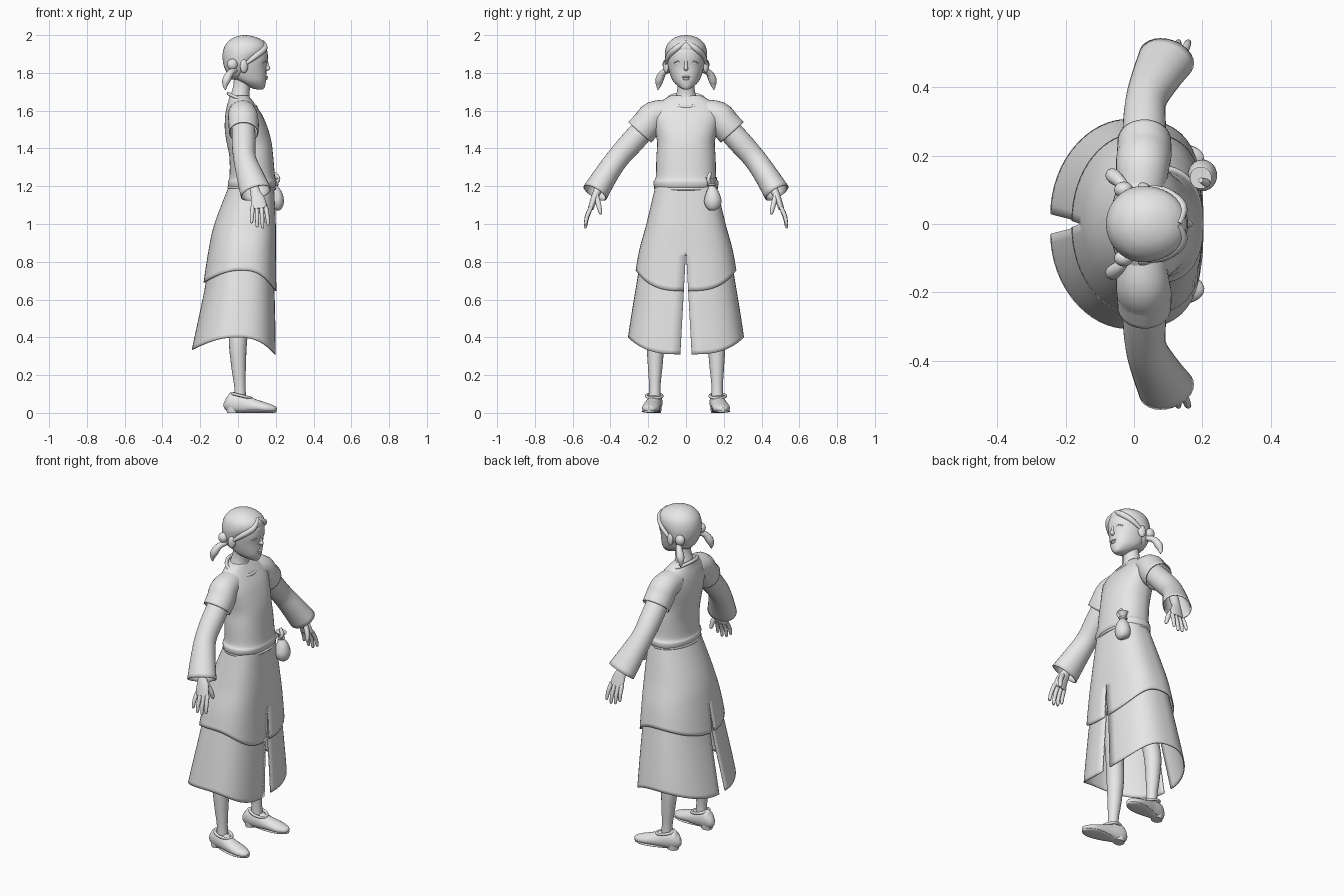
import bpy, bmesh
from math import sin, cos, pi, radians
from mathutils import Vector, Matrix

default_cube = bpy.data.objects.get("Cube")
if default_cube:
    bpy.data.objects.remove(default_cube, do_unlink=True)

clay = bpy.data.materials.new("plain grey")
clay.use_nodes = True
clay.diffuse_color = (0.8, 0.8, 0.8, 1)
clay.node_tree.nodes["Principled BSDF"].inputs["Base Color"].default_value = (0.8, 0.8, 0.8, 1)


def finish(name, bm, mirror=False, thickness=0.0):
    """Turn a bmesh into a smooth-shaded object with optional mirror and wall."""
    bmesh.ops.recalc_face_normals(bm, faces=bm.faces)
    mesh = bpy.data.meshes.new(name)
    bm.to_mesh(mesh)
    bm.free()
    obj = bpy.data.objects.new(name, mesh)
    bpy.context.collection.objects.link(obj)
    mesh.materials.append(clay)
    if mirror:
        mod = obj.modifiers.new("both_sides", "MIRROR")
        mod.use_axis = (False, True, False)
    if thickness:
        mod = obj.modifiers.new("cloth", "SOLIDIFY")
        mod.thickness = thickness
    bpy.ops.object.select_all(action="DESELECT")
    obj.select_set(True)
    bpy.context.view_layer.objects.active = obj
    bpy.ops.object.shade_smooth_by_angle(angle=radians(50))
    return obj


def refine(rows, steps=4):
    """Catmull-Rom curve through tuples of numbers."""
    out = []
    for i in range(len(rows) - 1):
        a, b, c, d = (rows[max(0, min(len(rows) - 1, i + k))] for k in (-1, 0, 1, 2))
        for s in range(steps):
            t = s / steps
            out.append([q + t * (r - p) / 2 + t * t * (2 * p - 5 * q + 4 * r - e) / 2
                        + t ** 3 * (3 * q - p - 3 * r + e) / 2
                        for p, q, r, e in zip(a, b, c, d)])
    return out + [list(rows[-1])]


def loft(name, rings, closed=True, caps=True, **kw):
    bm = bmesh.new()
    grid = [[bm.verts.new(p) for p in ring] for ring in rings]
    count = len(grid[0])
    for low, high in zip(grid, grid[1:]):
        for i in range(count if closed else count - 1):
            j = (i + 1) % count
            bm.faces.new((low[i], low[j], high[j], high[i]))
    if closed and caps:
        bm.faces.new(grid[0])
        bm.faces.new(grid[-1])
    return finish(name, bm, **kw)


def outline(row, angle, front=0.75, gap=0.0):
    """Point on an egg-shaped ring; row = height, back, centre, front, half width."""
    z, back, mid, fore, half = row
    c, s = cos(angle), sin(angle)
    power = front if c > 0 else 1.0
    side = 1 if s >= 0 else -1
    depth = fore - mid if c > 0 else back - mid
    y = side * (gap + (half - gap) * abs(s) ** power)
    return Vector((mid + depth * abs(c) ** power, y, z))


def stack(name, rows, front=0.85, n=40, **kw):
    return loft(name, [[outline(r, 2 * pi * i / n, front) for i in range(n)]
                       for r in refine(rows)], **kw)


def tube(name, path, ref=(1, 0, 0), n=20, floor=None, steps=4, **kw):
    """Sweep an ellipse along x, y, z, radius (, second radius) points."""
    rows = refine([p if len(p) == 5 else (*p, p[3]) for p in path], steps)
    pts = [Vector(r[:3]) for r in rows]
    rings = []
    for i, r in enumerate(rows):
        along = (pts[min(i + 1, len(pts) - 1)] - pts[max(i - 1, 0)]).normalized()
        u = Vector(ref)
        u = (u - along * u.dot(along)).normalized()
        v = along.cross(u)
        ring = [pts[i] + u * r[3] * cos(2 * pi * k / n) + v * r[4] * sin(2 * pi * k / n)
                for k in range(n)]
        if floor is not None:
            for p in ring:
                p.z = max(p.z, floor)
        rings.append(ring)
    return loft(name, rings, **kw)


def blob(name, at, size, tilt=0, mirror=False):
    bm = bmesh.new()
    bmesh.ops.create_uvsphere(bm, u_segments=20, v_segments=12, radius=1)
    turn = Matrix.Translation(at) @ Matrix.Rotation(tilt, 4, "Z") @ Matrix.Diagonal((*size, 1))
    bmesh.ops.transform(bm, matrix=turn, verts=bm.verts)
    return finish(name, bm, mirror=mirror)


def hoop(name, at, rx, ry, rise, thick, mirror=False):
    """Closed rounded band whose height changes from front to back."""
    x, y, z = at
    n = 32
    rings = []
    for i in range(n + 1):
        a = 2 * pi * i / n
        out = Vector((cos(a), sin(a), 0))
        mid = Vector((x + rx * cos(a), y + ry * sin(a), z - rise * cos(a)))
        rings.append([mid + out * thick * cos(b) + Vector((0, 0, thick * sin(b)))
                      for b in (k * pi / 4 for k in range(8))])
    return loft(name, rings, caps=False, mirror=mirror)


def skirt(name, rows, hems, n=32, levels=24):
    """Half skirt with a bowed hem and front and back slits, then mirrored."""
    fine = refine(rows, 10)

    def sample(z):
        for a, b in zip(fine, fine[1:]):
            if z >= b[0]:
                t = (z - a[0]) / (b[0] - a[0])
                return [p + (q - p) * t for p, q in zip(a, b)]
        return [z] + fine[-1][1:]

    front, side, back = hems
    rings = []
    for j in range(levels + 1):
        ring = []
        for i in range(n + 1):
            a = pi * i / n
            end = front if i < n / 2 else back
            hem = side + (end - side) * cos(a) ** 2
            z = rows[0][0] + (hem - rows[0][0]) * j / levels
            gap = max(0, 0.86 - z) * 0.055
            ring.append(outline(sample(z), a, 0.72, gap))
        rings.append(ring)
    return loft(name, rings, closed=False, mirror=True, thickness=0.006)


# Dress: bodice with a gathered waist, collar, two skirt layers
stack("bodice", [(1.18, -.045, .07, .185, .158), (1.2, -.052, .07, .199, .17),
                 (1.225, -.053, .07, .203, .172), (1.25, -.045, .07, .196, .16),
                 (1.35, -.045, .06, .187, .157), (1.43, -.06, .05, .178, .153),
                 (1.5, -.07, .045, .16, .165), (1.57, -.068, .035, .132, .18),
                 (1.62, -.06, .03, .1, .165), (1.655, -.05, .02, .075, .125),
                 (1.68, -.045, .015, .055, .08)])
hoop("collar", (.022, 0, 1.655), .072, .098, .035, .01)
hoop("waist_tie", (.073, 0, 1.19), .122, .162, .004, .008)
skirt("overskirt", [(1.21, -.045, .07, .19, .16), (1.0, -.125, .04, .2, .21),
                    (.85, -.158, .02, .201, .25), (.64, -.19, 0, .203, .285)], (.645, .755, .69))
skirt("underskirt", [(.84, -.145, .02, .185, .235), (.65, -.178, 0, .193, .268),
                     (.45, -.22, -.015, .198, .3), (.3, -.252, -.02, .2, .32)], (.31, .4, .335))

# Sleeves
tube("short_sleeves", [(.02, .08, 1.59, .07), (.025, .17, 1.575, .078, .075),
                       (.03, .205, 1.53, .08), (.03, .245, 1.485, .078, .082)],
     n=28, caps=False, mirror=True, thickness=.006)
tube("long_sleeves", [(.03, .18, 1.55, .06), (.03, .28, 1.44, .063), (.035, .36, 1.35, .06),
                      (.06, .42, 1.265, .07, .063), (.095, .482, 1.165, .084, .07)],
     n=28, caps=False, mirror=True, thickness=.006)

# Hands
tube("palms", [(.075, .43, 1.25, .026), (.09, .468, 1.175, .026, .022),
               (.105, .488, 1.13, .038, .018), (.112, .505, 1.08, .043, .015)], mirror=True)
for k, finger in enumerate(("little", "ring", "middle", "index")):
    x = .078 + .023 * k
    drop = (.075, .095, .1, .085)[k]
    tube(finger + "_fingers", [(x, .502, 1.09, .012), (x + .004 * (k - 1), .523, 1.085 - drop / 2, .011),
                               (x + .006 * (k - 1), .532, 1.085 - drop, .008),
                               (x + .006 * (k - 1), .532, 1.08 - drop, .002)], n=10, mirror=True)
tube("thumbs", [(.115, .475, 1.15, .014), (.14, .462, 1.1, .014), (.148, .453, 1.06, .01),
                (.148, .452, 1.05, .003)], n=10, mirror=True)

# Legs and shoes
tube("legs", [(.03, .09, .95, .085), (.03, .11, .75, .075), (.015, .145, .52, .052),
              (0, .16, .38, .048), (.003, .163, .25, .039), (.01, .165, .14, .03),
              (.012, .165, .07, .032)], mirror=True)
tube("shoes", [(-.068, .155, .065, .012, .02), (-.055, .157, .06, .03, .045),
               (-.025, .162, .055, .038, .055), (.03, .17, .045, .04, .05),
               (.09, .18, .035, .045, .037), (.15, .188, .025, .045, .028),
               (.19, .193, .02, .028, .018), (.203, .195, .018, .01, .01)],
     ref=(0, 1, 0), floor=.006, mirror=True)
tube("heels", [(-.028, .162, .04, .037, .034), (-.026, .162, 0, .032, .03)],
     n=24, steps=1, mirror=True)
tube("soles", [(-.01, .168, .009, .02, .009), (.07, .178, .009, .043, .009),
               (.14, .187, .009, .048, .009), (.185, .192, .009, .032, .009),
               (.203, .195, .009, .01, .006)], ref=(0, 1, 0), floor=0, mirror=True)
hoop("shoe_straps", (.02, .168, .09), .05, .042, .012, .008, mirror=True)

# Neck and head
tube("neck", [(.01, 0, 1.63, .065, .075), (.012, 0, 1.68, .05, .053), (.02, 0, 1.73, .045, .045),
              (.03, 0, 1.8, .05, .05)], n=28)
stack("face", [(1.712, .1, .115, .13, .012), (1.722, .065, .095, .14, .033),
               (1.75, .01, .06, .147, .064), (1.78, -.03, .04, .15, .08),
               (1.83, -.055, .035, .15, .094), (1.88, -.065, .035, .158, .1),
               (1.93, -.06, .035, .15, .094), (1.97, -.02, .035, .11, .06),
               (1.985, .02, .035, .05, .01)], front=.92)
stack("hair_cap", [(1.765, -.035, 0, .015, .045), (1.79, -.055, 0, .03, .078),
                   (1.83, -.073, .01, .055, .1), (1.87, -.081, .02, .1, .109),
                   (1.91, -.08, .03, .148, .111), (1.95, -.066, .035, .15, .1),
                   (1.98, -.035, .035, .117, .071), (1.995, .0, .037, .075, .037),
                   (2.0, .032, .037, .042, .005)], front=.95)
tube("fringe", [(.13, .0, 1.965, .01), (.14, .05, 1.93, .016), (.095, .09, 1.89, .016),
                (.045, .106, 1.85, .008)], n=12, mirror=True)
blob("ears", (.032, .106, 1.835), (.022, .014, .036), -.4, mirror=True)
blob("hair_knots", (-.03, .1, 1.845), (.028, .024, .03), mirror=True)
tube("pigtails", [(-.015, .09, 1.815, .014), (-.04, .122, 1.8, .018), (-.06, .14, 1.765, .022),
                  (-.068, .145, 1.735, .014), (-.066, .148, 1.71, .002)], n=14, mirror=True)
blob("nose", (.153, 0, 1.825), (.018, .012, .014))
tube("nose_bridge", [(.15, 0, 1.87, .008), (.154, 0, 1.845, .008), (.162, 0, 1.825, .008)], n=12)
blob("eyes", (.134, .042, 1.85), (.009, .02, .01), .35, mirror=True)
tube("eyelids", [(.148, .02, 1.852, .003), (.145, .042, 1.862, .004), (.129, .064, 1.852, .003)],
     n=8, mirror=True)
blob("upper_lip", (.148, 0, 1.778), (.01, .021, .006))
blob("lower_lip", (.147, 0, 1.768), (.01, .017, .007))

# Pouch tied at the waist
tube("pouch", [(.195, .14, 1.075, .008), (.198, .14, 1.085, .033), (.2, .142, 1.12, .043, .046),
               (.198, .14, 1.165, .035), (.192, .135, 1.2, .016), (.192, .135, 1.215, .015),
               (.195, .135, 1.245, .032)], n=24)
hoop("pouch_cord", (.192, .135, 1.208), .018, .018, 0, .006)
tube("pouch_tassel", [(.2, .125, 1.215, .012), (.212, .12, 1.24, .012), (.195, .128, 1.27, .008)], n=10)
